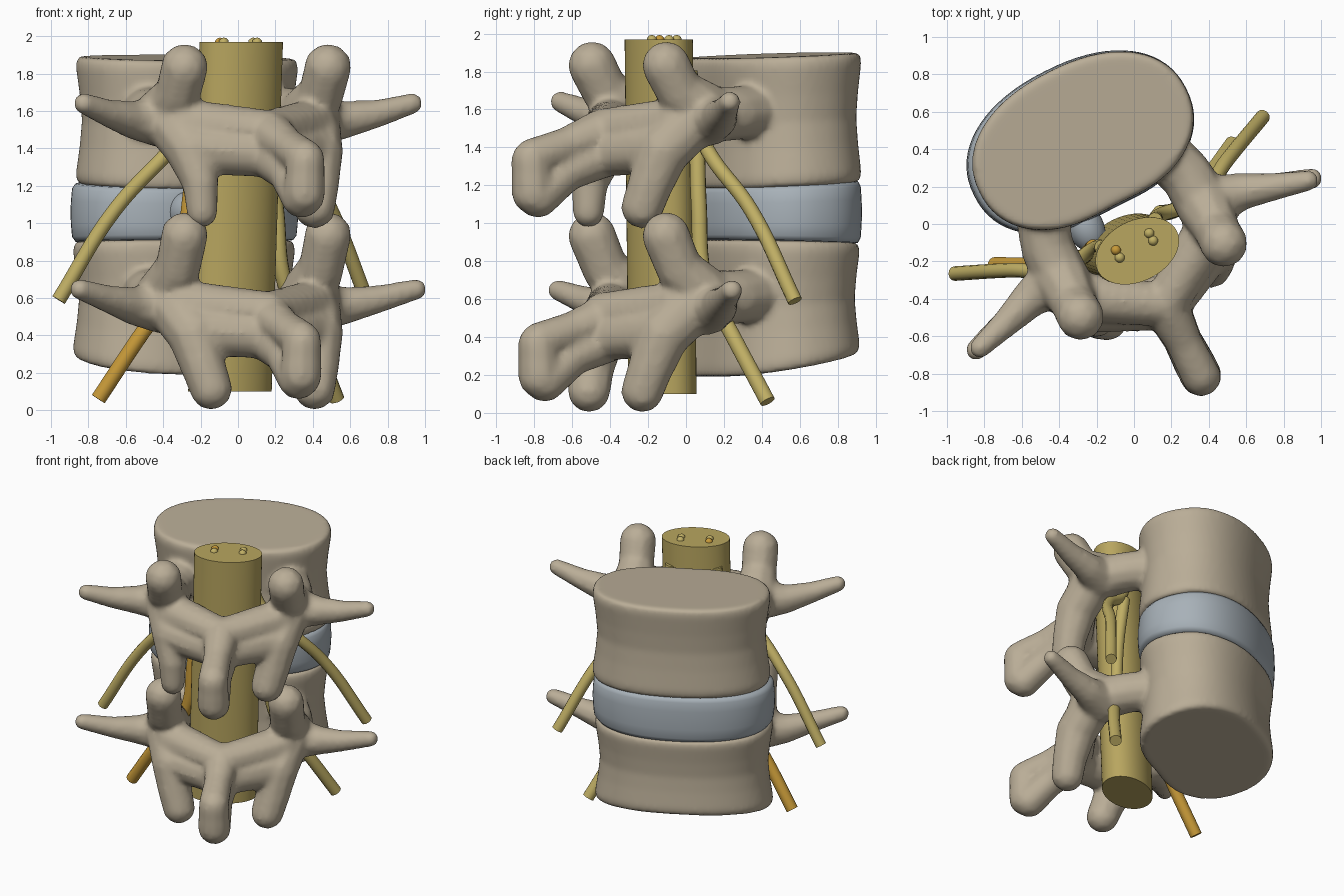
import bpy, bmesh, math
from mathutils import Vector, Matrix

if "Cube" in bpy.data.objects:
    bpy.data.objects.remove(bpy.data.objects["Cube"])

TURN = math.radians(27)
C, S = math.cos(TURN), math.sin(TURN)


def place(u, p, z):
    """u = sideways, p = backwards along the spinous axis, z = up."""
    return Vector((-0.28 + u * C + p * S, 0.44 + u * S - p * C, z))


def material(name, colour):
    m = bpy.data.materials.new(name)
    m.use_nodes = True
    m.diffuse_color = (*colour, 1)
    m.node_tree.nodes["Principled BSDF"].inputs["Base Color"].default_value = (*colour, 1)
    return m


BONE = material("bone tan", (0.49, 0.42, 0.31))
DISC = material("disc grey blue", (0.39, 0.44, 0.48))
CORD = material("cord yellow", (0.48, 0.38, 0.115))
NERVE = material("nerve yellow", (0.53, 0.43, 0.13))
SORE = material("nerve orange", (0.57, 0.32, 0.04))


def finish(name, bm, mat, angle=40):
    bmesh.ops.recalc_face_normals(bm, faces=bm.faces)
    me = bpy.data.meshes.new(name)
    bm.to_mesh(me)
    bm.free()
    return add(name, me, mat, angle)


def add(name, me, mat, angle=40):
    ob = bpy.data.objects.new(name, me)
    bpy.context.collection.objects.link(ob)
    me.materials.clear()
    me.materials.append(mat)
    bpy.ops.object.select_all(action='DESELECT')
    ob.select_set(True)
    bpy.context.view_layer.objects.active = ob
    bpy.ops.object.shade_smooth_by_angle(angle=math.radians(angle))
    return ob


def kidney(scale, n=72):
    """Outline of a vertebral body, dented at the back."""
    pts = []
    for i in range(n):
        a = 2 * math.pi * i / n
        cu, cp = math.cos(a), math.sin(a)
        u = 0.62 * math.copysign(abs(cu) ** 0.9, cu)
        p = 0.415 * math.copysign(abs(cp) ** 0.9, cp)
        if p > 0:
            p -= 0.03 * math.exp(-(u / 0.25) ** 2)
        pts.append((u * scale, p * scale))
    return pts


def loft(bm, rings):
    loops = [[bm.verts.new(co) for co in ring] for ring in rings]
    n = len(loops[0])
    for a, b in zip(loops, loops[1:]):
        for i in range(n):
            j = (i + 1) % n
            bm.faces.new((a[i], a[j], b[j], b[i]))
    bm.faces.new(loops[0])
    bm.faces.new(loops[-1])


def drum(bm, bottom, top, shift, profile):
    """Kidney drum between two tilted planes, each (height, rise towards the front)."""
    rings = []
    for t, scale in profile:
        ring = []
        for u, p in kidney(scale):
            lo = bottom[0] - bottom[1] * p
            hi = top[0] - top[1] * p
            ring.append(place(u + shift, p, lo + (hi - lo) * t))
        rings.append(ring)
    loft(bm, rings)


def limb(bm, points, side=1, dz=0, dp=0):
    """Tapered limb of overlapping balls; points are (u, p, z, radius)."""
    for a, b in zip(points, points[1:]):
        steps = 8
        for k in range(steps + 1):
            u, p, z, r = (x + (y - x) * k / steps for x, y in zip(a, b))
            bmesh.ops.create_icosphere(
                bm, subdivisions=2, radius=r,
                matrix=Matrix.Translation(place(side * u, p + dp, z + dz)))


BODY = [(0, .96), (.02, .99), (.08, 1), (.3, .965), (.5, .945),
        (.7, .965), (.92, 1), (.98, .99), (1, .965)]

# inferior articular processes: the full one and a trimmed, thinner one
FULL = [(.43, .66, 1.55, .15), (.37, .82, 1.38, .145),
        (.34, .88, 1.2, .122), (.31, .91, 1.085, .115)]
TRIMMED = [(.43, .66, 1.55, .15), (.38, .8, 1.4, .14),
           (.36, .88, 1.22, .1), (.355, .89, 1.06, .085)]


def vertebra(name, bottom, top, shift, dz, lift, dp, right_inferior):
    bm = bmesh.new()
    drum(bm, bottom, top, shift, BODY)
    for side in (-1, 1):
        # pedicle
        limb(bm, [(.33, .15, 1.6, .15), (.42, .42, 1.58, .145), (.43, .62, 1.57, .155)], side, dz)
        # superior articular process
        limb(bm, [(.43, .6, 1.59, .155), (.43, .75, 1.69 + lift / 2, .126),
                  (.43, .83, 1.832 + lift, .13)], side, dz)
        # transverse process
        limb(bm, [(.45, .6, 1.55, .15), (.62, .62, 1.55, .105),
                  (.8, .68, 1.585, .077), (.985 + lift / 3, .735, 1.64, .058)],
             side, dz - lift / 3)
        # inferior articular process
        limb(bm, right_inferior if side < 0 else FULL, side, dz)
        # lamina
        limb(bm, [(.38, .74, 1.53, .14), (0, .98, 1.49, .12)], side, dz)
        limb(bm, [(.36, .81, 1.4, .14), (0, .99, 1.37, .13)], side, dz)
    # spinous process
    limb(bm, [(0, .98, 1.48, .13), (0, 1.2, 1.41, .1), (0, 1.4, 1.345, .107)], 1, dz, dp)
    limb(bm, [(0, 1.0, 1.36, .13), (0, 1.2, 1.27, .105), (0, 1.37, 1.14, .115)], 1, dz, dp)
    limb(bm, [(0, 1.41, 1.335, .107), (0, 1.4, 1.16, .115)], 1, dz, dp)
    ob = finish(name, bm, BONE, 50)
    # fuse into one soft surface
    fuse = ob.modifiers.new("fuse", 'REMESH')
    fuse.mode = 'VOXEL'
    fuse.voxel_size = 0.018
    fuse.use_smooth_shade = True
    soft = ob.modifiers.new("soften", 'SMOOTH')
    soft.factor = 0.5
    soft.iterations = 6


vertebra("upper_vertebra", (1.2, .055), (1.885, .045), .008, 0, 0, 0, TRIMMED)
vertebra("lower_vertebra", (.255, .185), (.905, -.02), -.01, -.97, .07, -.04, FULL)

# disc with rounded rim
bm = bmesh.new()
drum(bm, (.9, -.03), (1.21, .055), -.008,
     [(0, .9), (.02, .98), (.1, 1.01), (.3, 1.02), (.5, 1.025),
      (.7, 1.02), (.9, 1.01), (.98, .98), (1, .9)])
finish("disc", bm, DISC, 60)

# bulge at the back of the disc
bm = bmesh.new()
bmesh.ops.create_uvsphere(
    bm, u_segments=24, v_segments=16, radius=1,
    matrix=Matrix.Translation(place(-.19, .41, 1.06)) @ Matrix.Rotation(TURN, 4, 'Z')
    @ Matrix.Diagonal((.1, .15, .11, 1)))
finish("disc_bulge", bm, DISC, 60)

# cord, leaning slightly
bm = bmesh.new()
rings = []
for z, u, p in ((.1, -.045, .61), (1.97, 0, .655)):
    angles = [2 * math.pi * i / 48 for i in range(48)]
    rings.append([place(u + .237 * math.cos(a), p + .162 * math.sin(a), z) for a in angles])
loft(bm, rings)
finish("spinal_cord", bm, CORD)


def nerve(name, points, radius, mat, side):
    cu = bpy.data.curves.new(name, 'CURVE')
    cu.dimensions = '3D'
    cu.bevel_depth = radius
    cu.bevel_resolution = 4
    cu.resolution_u = 8
    cu.use_fill_caps = True
    sp = cu.splines.new('BEZIER')
    sp.bezier_points.add(len(points) - 1)
    for bp, (u, p, z) in zip(sp.bezier_points, points):
        bp.co = place(side * u, p, z)
        bp.handle_left_type = bp.handle_right_type = 'AUTO'
    tmp = bpy.data.objects.new(name + "_path", cu)
    me = bpy.data.meshes.new_from_object(tmp)
    bpy.data.objects.remove(tmp)
    add(name, me, mat)


# nerve roots leaving on both sides
UPPER = [(.16, .55, 1.8), (.2, .54, 1.55), (.4, .56, 1.37), (.65, .44, 1.07), (.925, .32, .59)]
LOWER = [(.2, .53, 1.5), (.26, .55, 1.1), (.32, .54, .68), (.5, .48, .42), (.715, .375, .06)]
for side, label in ((-1, "right"), (1, "left")):
    low = SORE if side < 0 else NERVE
    nerve("upper_nerve_" + label, UPPER, .039, NERVE, side)
    nerve("lower_nerve_" + label, LOWER, .042, low, side)
    # root tips standing out of the cord top
    for k, p in enumerate((.6, .645)):
        bm = bmesh.new()
        limb(bm, [(.1, p, 1.9, .028), (.1, p, 1.965, .028)], side)
        finish(f"root_tip_{label}_{k + 1}", bm, low if k == 0 else NERVE, 60)
